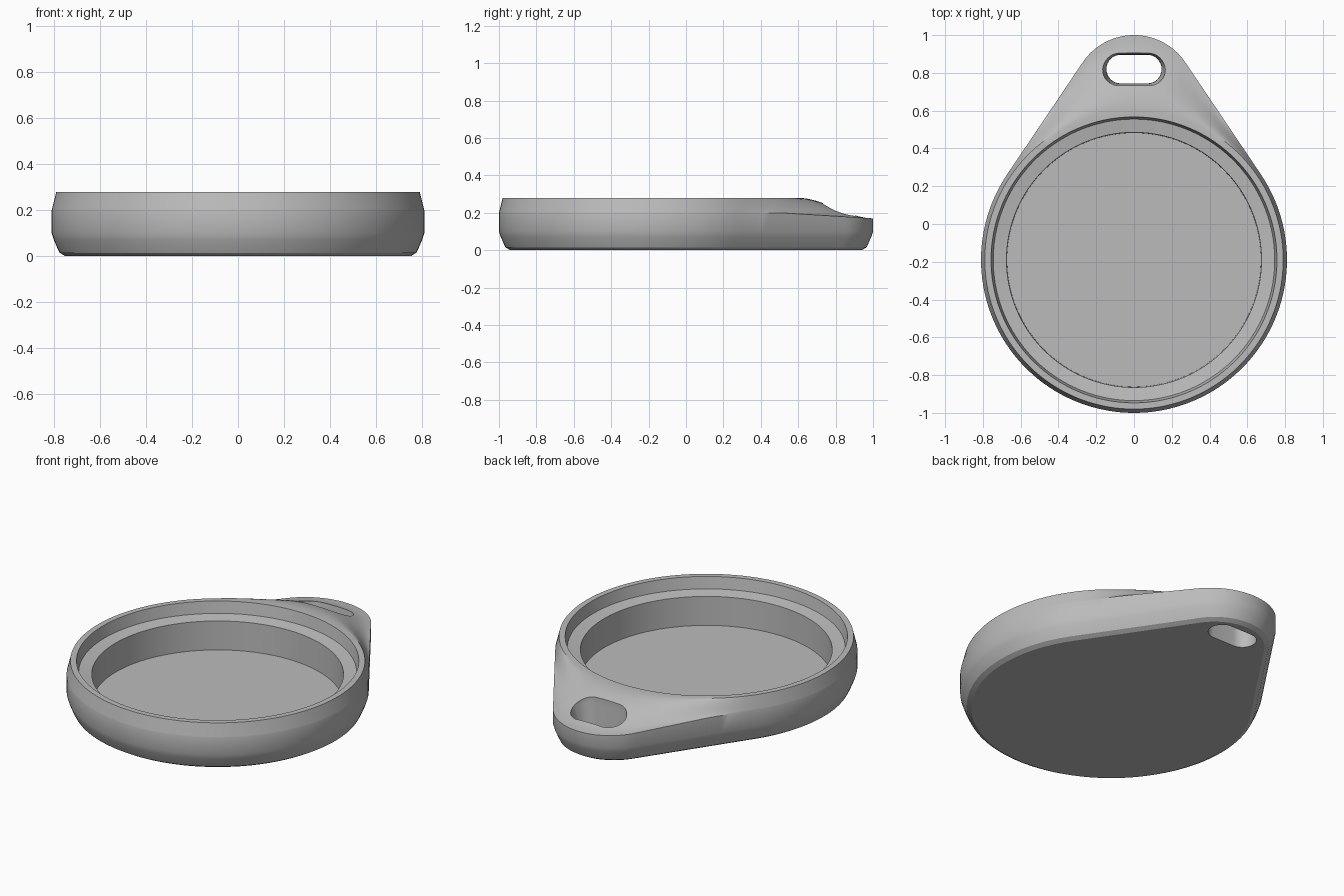
import bpy, bmesh, math
from mathutils import Vector

cube = bpy.data.objects.get("Cube")
if cube:
    bpy.data.objects.remove(cube)

grey = bpy.data.materials.new("plain grey")
grey.use_nodes = True
colour = (0.5, 0.5, 0.5, 1)
grey.diffuse_color = colour
grey.node_tree.nodes["Principled BSDF"].inputs["Base Color"].default_value = colour

CENTRE = Vector((0, -0.19))      # dish centre
TIP = Vector((0, 0.672))         # centre of the tab's rounded end
R_DISH, R_TIP, R_RIM = 0.81, 0.328, 0.79
TOP = 0.28


def arc(centre, radius, start, end, steps):
    """Points and normals along an arc."""
    result = []
    for i in range(steps + 1):
        a = start + (end - start) * i / steps
        n = Vector((math.cos(a), math.sin(a)))
        result.append((centre + n * radius, n))
    return result


def straight(a, b, steps):
    """Points between two tangent points that share a normal."""
    return [(a[0].lerp(b[0], i / steps), a[1]) for i in range(1, steps)]


def make_object(name, rings, capped=True):
    """Skin a list of closed rings into a solid."""
    bm = bmesh.new()
    loops = [[bm.verts.new(p) for p in ring] for ring in rings]
    count = len(loops[0])
    for low, high in zip(loops, loops[1:]):
        for i in range(count):
            j = (i + 1) % count
            bm.faces.new((low[i], low[j], high[j], high[i]))
    bm.faces.new(list(reversed(loops[0])))
    bm.faces.new(loops[-1])
    bmesh.ops.recalc_face_normals(bm, faces=bm.faces)
    mesh = bpy.data.meshes.new(name)
    bm.to_mesh(mesh)
    bm.free()
    mesh.materials.append(grey)
    obj = bpy.data.objects.new(name, mesh)
    bpy.context.collection.objects.link(obj)
    return obj


# Teardrop outline: dish arc, tab arc and the tangent sides
tangent = math.asin((R_DISH - R_TIP) / (TIP - CENTRE).length)
tip_arc = arc(TIP, R_TIP, tangent, math.pi - tangent, 40)
dish_arc = arc(CENTRE, R_DISH, math.pi - tangent, 2 * math.pi + tangent, 96)
outline = (tip_arc + straight(tip_arc[-1], dish_arc[0], 16)
           + dish_arc + straight(dish_arc[-1], tip_arc[0], 16))


def inset_ring(inset, z):
    return [(*(p - n * inset), z) for p, n in outline]


def round_ring(radius, z):
    return [(*(CENTRE + (p - CENTRE).normalized() * radius), z) for p, n in outline]


def edge_height(p):
    return 0.2 - 0.03 * min(1, max(0, (p.y - 0.5) / 0.5))


def shoulder_ring(t):
    """Blend from the outer edge (t = 1) up to the round rim (t = 0)."""
    ring = []
    for p, n in outline:
        rim = CENTRE + (p - CENTRE).normalized() * R_RIM
        soft = min(1, ((p - rim).length - 0.02) / 0.08)
        s = t + (t * t * (3 - 2 * t) - t) * max(0, soft)
        ring.append((*rim.lerp(p, t), TOP + (edge_height(p) - TOP) * s))
    return ring


# Body: rounded underside, side wall, shoulder, rim, ledge and sunken floor
rings = [inset_ring(i, z) for i, z in
         ((0.06, 0), (0.035, 0.015), (0.025, 0.035), (0.01, 0.07), (0, 0.1))]
rings += [shoulder_ring(1 - k / 10) for k in range(11)]
rings += [round_ring(r, z) for r, z in
          ((0.757, TOP), (0.745, 0.212), (0.675, 0.2), (0.672, 0.03))]
body = make_object("tag_body", rings)


# Slot through the tab, slightly wider at the top
def slot_ring(half_width, half_depth, z):
    mid, offset = 0.82, half_width - half_depth
    points = []
    for side in (1, -1):
        start = -math.pi / 2 if side > 0 else math.pi / 2
        points += [p for p, n in arc(Vector((side * offset, mid)), half_depth,
                                     start, start + math.pi, 16)]
    return [(p.x, p.y, z) for p in points]


cutter = make_object("slot_cutter", [slot_ring(0.145, 0.075, -0.1),
                                     slot_ring(0.147, 0.077, 0.12),
                                     slot_ring(0.167, 0.088, 0.21),
                                     slot_ring(0.167, 0.088, 0.4)])
cutter.hide_render = True
cut = body.modifiers.new("slot", 'BOOLEAN')
cut.operation = 'DIFFERENCE'
cut.solver = 'EXACT'
cut.object = cutter
bpy.ops.object.select_all(action='DESELECT')
bpy.context.view_layer.objects.active = body
body.select_set(True)
bpy.ops.object.modifier_apply(modifier=cut.name)
bpy.data.objects.remove(cutter)
bpy.ops.object.shade_smooth_by_angle(angle=math.radians(28))
